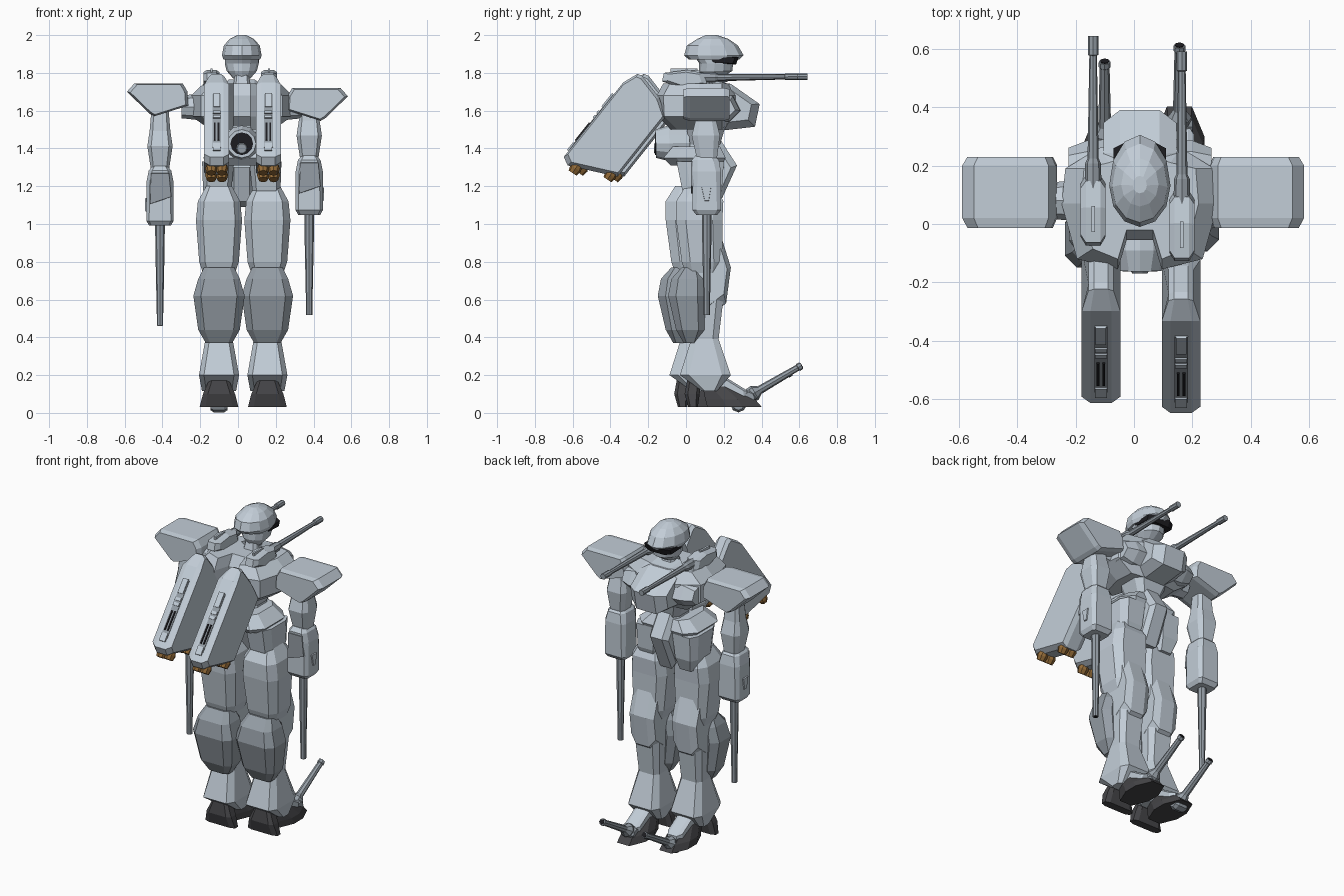
import bpy, bmesh, math
from mathutils import Vector


def mat(name, r, g, b):
    m = bpy.data.materials.new(name)
    m.diffuse_color = (r, g, b, 1)
    return m


BODY = mat("pale_blue_grey", .54, .61, .68)
DARK = mat("dark_grey", .06, .06, .065)
BLACK = mat("black", .012, .012, .015)
BROWN = mat("burnt_brown", .30, .15, .04)
STEEL = mat("mid_steel", .30, .34, .38)


def loft(name, rings, m=None, off=(0, 0, 0)):
    """Skin a list of equal-length rings and cap both ends."""
    bm = bmesh.new()
    rows = [[bm.verts.new(Vector(p) + Vector(off)) for p in r] for r in rings]
    n = len(rows[0])
    for a, b in zip(rows, rows[1:]):
        for i in range(n):
            bm.faces.new((a[i], a[(i + 1) % n], b[(i + 1) % n], b[i]))
    bm.faces.new(rows[0])
    bm.faces.new(rows[-1])
    bmesh.ops.recalc_face_normals(bm, faces=bm.faces)
    me = bpy.data.meshes.new(name)
    bm.to_mesh(me)
    bm.free()
    me.materials.append(m or BODY)
    ob = bpy.data.objects.new(name, me)
    bpy.context.collection.objects.link(ob)
    return ob


def octo(z, hx, y0, y1, c=.3, cx=0):
    """Chamfered rectangle at height z."""
    k, q = hx * c, (y1 - y0) * c * .7
    return [(cx + hx - k, y0, z), (cx + hx, y0 + q, z), (cx + hx, y1 - q, z), (cx + hx - k, y1, z),
            (cx - hx + k, y1, z), (cx - hx, y1 - q, z), (cx - hx, y0 + q, z), (cx - hx + k, y0, z)]


def stack(name, specs, m=None, off=(0, 0, 0)):
    return loft(name, [octo(*s) for s in specs], m, off)


def slab(name, prof, steps, axis='x', m=None, off=(0, 0, 0)):
    """Profile extruded along an axis; steps are (position, scale about centre)."""
    ca = sum(p[0] for p in prof) / len(prof)
    cb = sum(p[1] for p in prof) / len(prof)
    rings = []
    for t, s in steps:
        pts = [(ca + (a - ca) * s, cb + (b - cb) * s) for a, b in prof]
        rings.append([(t, a, b) if axis == 'x' else (a, t, b) for a, b in pts])
    return loft(name, rings, m, off)


def tube(name, p, q, radii, n=10, m=None, off=(0, 0, 0)):
    """Round bar from p to q; radii are (fraction, radius)."""
    p, q = Vector(p), Vector(q)
    rot = (q - p).to_track_quat('Z', 'Y')
    return loft(name, [[p + (q - p) * t + rot @ Vector((r * math.cos(2 * math.pi * i / n),
                r * math.sin(2 * math.pi * i / n), 0)) for i in range(n)] for t, r in radii], m, off)


def box(name, c, size, rx=0, m=None):
    a, b, h = (v / 2 for v in size)
    ob = loft(name, [[(-a, -b, z), (a, -b, z), (a, b, z), (-a, b, z)] for z in (-h, h)], m)
    ob.location, ob.rotation_euler = c, (rx, 0, 0)
    return ob


CX = .02
body = (CX, 0, 0)


# head: helmet shell, jaw, visor, neck
def egg(z, hx, y0, y1, n=12):
    cy = y0 + (y1 - y0) * .45
    r = []
    for i in range(n):
        c, s = math.cos(2 * math.pi * i / n), math.sin(2 * math.pi * i / n)
        r.append((hx * c, cy + s * ((y1 - cy) if s > 0 else (cy - y0)), z))
    return r


loft("helmet", [egg(1.87, .097, .015, .28), egg(1.893, .105, -.01, .305), egg(1.945, .095, .005, .275),
                egg(1.98, .064, .06, .225), egg(2.0, .024, .105, .165)], None, body)
loft("jaw", [egg(1.77, .045, .09, .18), egg(1.81, .08, .07, .245), egg(1.85, .09, .07, .25),
             egg(1.88, .09, .05, .25)], None, body)
slab("visor", [(.13, 1.85), (.265, 1.845), (.28, 1.885), (.11, 1.885)], [(-.09, .75), (-.05, 1), (.05, 1), (.09, .75)],
     'x', BLACK, body)
stack("neck", [(1.70, .05, .06, .18), (1.80, .035, .09, .16)], None, body)


# chest with a notch at the rear and a projecting nose
def chest_ring(z, k, fy, by):
    half = [(.045, by + .10), (.075, by), (.215 * k, by + .035), (.268 * k, .07), (.255 * k, .19), (.14 * k, fy - .02), (.05, fy)]
    return [(x, y, z) for x, y in half] + [(-x, y, z) for x, y in half[::-1]]


loft("chest", [chest_ring(1.50, .62, .22, -.08), chest_ring(1.57, 1, .27, -.15),
               chest_ring(1.68, 1, .28, -.155), chest_ring(1.745, .75, .23, -.12)], None, body)
slab("chest_nose", [(.12, 1.765), (.24, 1.74), (.39, 1.635), (.365, 1.515), (.15, 1.49)],
     [(-.125, .68), (-.068, 1), (.068, 1), (.125, .68)], 'x', None, body)
stack("abdomen", [(1.30, .10, .0, .20), (1.42, .075, .02, .18), (1.52, .12, .0, .21)], None, body)

# rear engine nozzle
tube("rear_engine", (CX, .02, 1.43), (CX, -.16, 1.425), [(0, .08), (.6, .095), (1, .075)], 12)
tube("engine_hole", (CX, -.15, 1.425), (CX, -.163, 1.425), [(0, .06), (1, .06)], 12, BLACK)
tube("engine_core", (CX, -.15, 1.40), (CX, -.17, 1.40), [(0, .04), (1, .025)], 10, STEEL)

# waist skirt and crotch wedge
stack("waist_flange", [(1.31, .17, -.08, .19), (1.35, .205, -.12, .21), (1.41, .13, -.07, .18)], None, body)
slab("crotch", [(.18, 1.45), (.27, 1.31), (.17, 1.09), (.08, 1.12), (.0, 1.32)],
     [(-.065, .75), (-.04, 1), (.04, 1), (.065, .75)], 'x', None, body)

for s, side in ((-1, "left"), (1, "right")):
    # hip block and shoulder joint
    stack(side + "_hip", [(1.10, .05, .01, .16, .3, s * .125), (1.18, .075, -.02, .19, .3, s * .13),
                          (1.33, .085, -.05, .2, .3, s * .125)], None, body)
    tube(side + "_shoulder_joint", (CX + s * .18, .08, 1.62), (CX + s * .32, .08, 1.62), [(0, .075), (1, .06)], 8)
    # chest intake wedge
    slab(side + "_chest_intake", [(.14, 1.71), (.25, 1.68), (.29, 1.60), (.23, 1.54), (.12, 1.53)],
         [(s * .10, 1), (s * .18, .95), (s * .245, .65)], 'x', None, body)

    # leg
    o = (.0275 + s * .128, s * .0275, 0)
    stack(side + "_thigh", [(.74, .085, -.03, .15), (.80, .105, -.05, .165), (1.02, .122, -.08, .165),
                            (1.12, .112, -.08, .17), (1.20, .068, -.03, .13)], None, o)
    slab(side + "_knee_guard", [(.08, .94), (.16, .93), (.21, .77), (.185, .58), (.08, .50)],
         [(-.085, .7), (-.045, 1), (.045, 1), (.085, .7)], 'x', None, o)
    stack(side + "_shin", [(.115, .09, .06, .135, .25), (.20, .106, -.06, .21, .25), (.39, .072, .0, .145),
                           (.60, .085, .0, .17), (.77, .085, -.02, .18)], None, o)
    stack(side + "_calf_pack", [(.37, .07, -.04, .03), (.44, .11, -.08, .07), (.62, .136, -.122, .075),
                                (.71, .11, -.105, .07), (.77, .08, -.05, .04)], STEEL, o)
    stack(side + "_toe", [(.03, .085, .085, .375, .5), (.07, .08, .075, .34, .5), (.14, .05, .06, .22, .4)], DARK, o)
    stack(side + "_heel", [(.03, .103, -.015, .035, .3), (.10, .085, -.035, .045, .3), (.18, .05, -.02, .05)], DARK, o)
    # foot gun
    g = (o[0], o[1], s * .0175)
    tube(side + "_foot_gun", (0, .30, .068), (0, .583, .233), [(0, .038), (.13, .042), (.22, .022), (.93, .017), (.94, .021), (1, .02)],
         8, STEEL, g)
    tube(side + "_foot_muzzle", (0, .578, .230), (0, .586, .235), [(0, .015), (1, .015)], 8, BLACK, g)
    tube(side + "_foot_pivot", (-.045, .305, .062), (.045, .305, .062), [(0, .03), (.2, .042), (.8, .042), (1, .03)], 8, STEEL, g)
    slab(side + "_instep", [(.10, .24), (.18, .19), (.31, .11), (.31, .05), (.12, .08)], [(-.05, .7), (-.03, 1), (.03, 1), (.05, .7)],
         'x', None, o)

    # shoulder armour
    prof = [(s * x, z) for x, z in ((.265, 1.69), (.29, 1.733), (.545, 1.733), (.585, 1.688),
                                    (.465, 1.572), (.44, 1.558), (.26, 1.615))]
    slab(side + "_shoulder_armour", prof, [(-.013, .9), (.02, 1), (.20, 1), (.23, .9)], 'y', None, (-.003, 0, -s * .012))

    # arm
    a = (-.018 + s * .395, 0, s * .028)
    stack(side + "_upper_arm", [(1.28, .045, .06, .155), (1.33, .05, .055, .165), (1.44, .067, .03, .18),
                                (1.52, .055, .05, .16), (1.64, .045, .06, .15)], None, a)
    stack(side + "_forearm", [(1.02, .058, .055, .165, .2), (1.045, .072, .035, .185, .2), (1.25, .072, .035, .185, .25),
                              (1.31, .06, .03, .175), (1.335, .04, .05, .15)], None, a)
    slab(side + "_forearm_panel", [(-.05, 1.30), (.05, 1.30), (.062, 1.17), (-.055, 1.13)], [(.027, .95), (.05, 1)],
         'y', STEEL, a)
    slab(side + "_forearm_plate", [(.08, 1.17), (.135, 1.17), (.122, 1.09), (.098, 1.09)],
         [(s * .06, 1), (s * .079, .85)], 'x', None, a)
    tube(side + "_arm_gun", (0, .11, 1.04), (0, .11, .49), [(0, .026), (.3, .024), (.9, .017), (1, .017)], 8, STEEL, a)
    tube(side + "_arm_muzzle", (0, .11, .5), (0, .11, .489), [(0, .012), (1, .012)], 8, BLACK, a)

    # shoulder cannon
    c = (.012 + s * .152, -s * .027, 0)
    slab(side + "_cannon_mount", [(-.10, 1.755), (-.09, 1.80), (.03, 1.815), (.12, 1.80), (.14, 1.74), (.02, 1.715)],
         [(-.043, .75), (-.025, 1), (.025, 1), (.043, .75)], 'x', None, c)
    tube(side + "_cannon", (0, .05, 1.775), (0, .617, 1.78),
         [(0, .03), (.23, .027), (.26, .019), (.88, .013), (.885, .018), (1, .018)], 8, STEEL, c)
    box(side + "_cannon_fin", (c[0], c[1] - .01, 1.81), (.012, .09, .025))

    # backpack pod, narrowed where it meets the back
    px, py = .024 + s * .137, -s * .017
    pod = [(-.63, 1.355), (-.61, 1.31), (-.345, 1.25), (-.09, 1.57), (-.125, 1.67),
           (-.215, 1.785), (-.24, 1.795), (-.315, 1.75)]
    ob = slab(side + "_pod", pod, [(-.066, .93), (-.036, 1), (.036, 1), (.066, .93)], 'x', None, (px, py, 0))
    for v in ob.data.vertices:
        if v.co.y - py > -.26 and v.co.z > 1.6:
            v.co.x = px + (v.co.x - px) * .65
    # vents along the rear face of the pod
    for nm, t, u, size, m in (("vent_bay", .52, 0, (.046, .008, .36), STEEL), ("vent_cover", .25, 0, (.036, .022, .09), None),
                              ("rib_a", .41, 0, (.04, .022, .018), None), ("rib_b", .47, 0, (.04, .022, .018), None),
                              ("slot_a", .67, -.01, (.009, .02, .12), BLACK), ("slot_b", .67, .01, (.009, .02, .12), BLACK),
                              ("end_plate", .87, 0, (.04, .02, .05), None)):
        box(side + "_pod_" + nm, (px + u, -.315 - .315 * t + py, 1.75 - .395 * t), size, -.675, m)
    # pod nozzles
    for i, (y, z) in enumerate(((-.55, 1.32), (-.365, 1.285))):
        for k in (-1, 1):
            p = Vector((px + k * .028, y + py, z))
            tube(f"{side}_nozzle_{i}_{k}", p, p + Vector((0, -.034, -.05)), [(0, .022), (.5, .033), (1, .025)], 8, BROWN)
